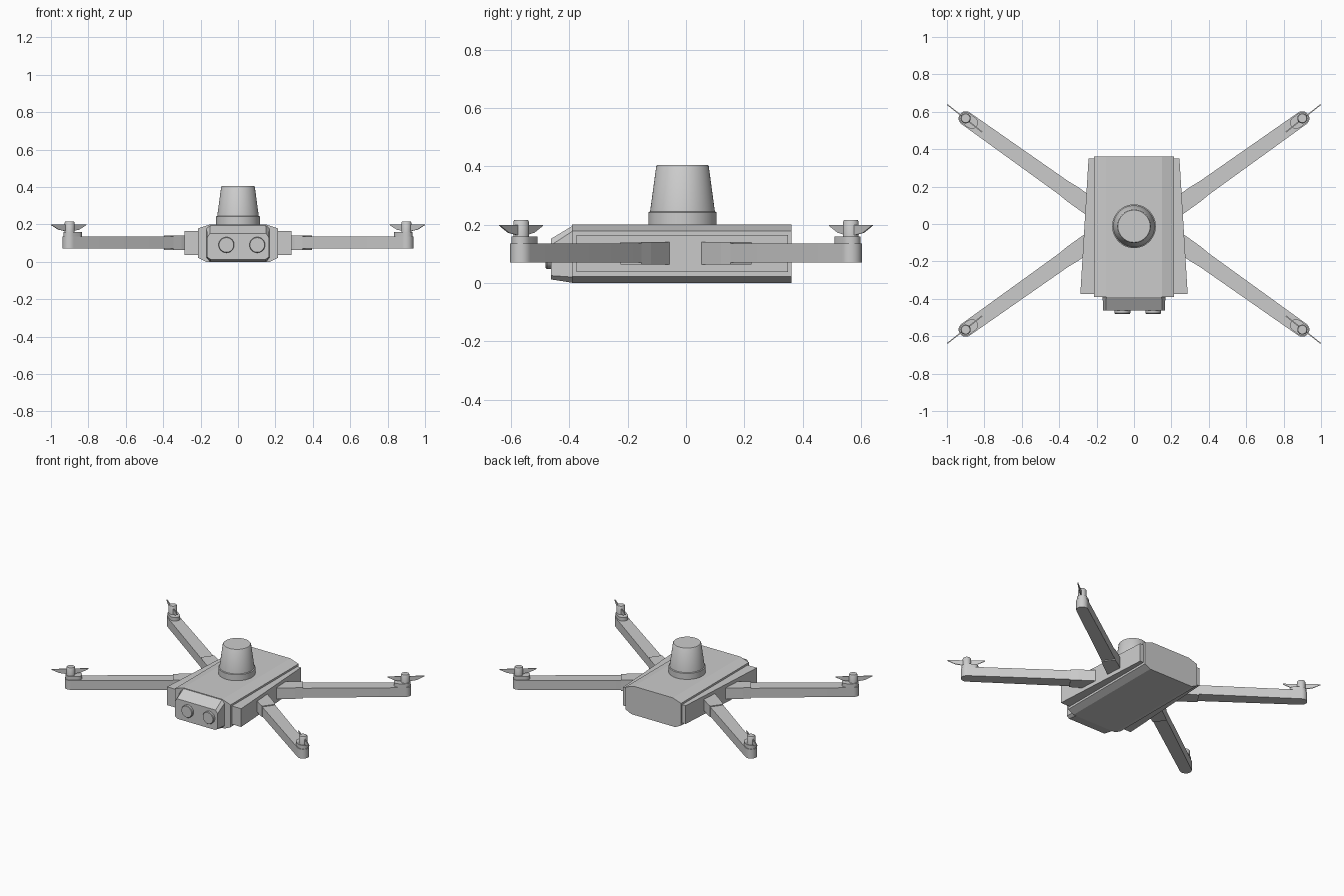
import bpy, bmesh
from math import cos, sin, pi, atan2
from mathutils import Matrix, Vector

if "Cube" in bpy.data.objects:
    bpy.data.objects.remove(bpy.data.objects["Cube"])


def finish(name, bm, mirror=(False, False), smooth=False):
    bmesh.ops.recalc_face_normals(bm, faces=bm.faces)
    me = bpy.data.meshes.new(name)
    bm.to_mesh(me)
    bm.free()
    ob = bpy.data.objects.new(name, me)
    bpy.context.collection.objects.link(ob)
    if any(mirror):
        mod = ob.modifiers.new("mirror", 'MIRROR')
        mod.use_axis = (mirror[0], mirror[1], False)
        mod.use_mirror_merge = False
    if smooth:
        bpy.ops.object.select_all(action='DESELECT')
        ob.select_set(True)
        bpy.context.view_layer.objects.active = ob
        bpy.ops.object.shade_smooth_by_angle(angle=0.6)
    return ob


def loft(name, rings, mat=Matrix(), **kw):
    """Skin matching closed rings of points and cap both ends."""
    bm = bmesh.new()
    vs = [[bm.verts.new(mat @ Vector(p)) for p in r] for r in rings]
    n = len(vs[0])
    for a, b in zip(vs, vs[1:]):
        for i in range(n):
            bm.faces.new((a[i], a[(i + 1) % n], b[(i + 1) % n], b[i]))
    bm.faces.new(vs[0])
    bm.faces.new(vs[-1])
    return finish(name, bm, **kw)


def prism(name, outline, z0, z1, mat=Matrix(), **kw):
    return loft(name, [[(x, y, z) for x, y in outline] for z in (z0, z1)], mat, **kw)


def lathe(name, profile, mat=Matrix(), n=32, **kw):
    rings = [[(r * cos(2 * pi * i / n), r * sin(2 * pi * i / n), z) for i in range(n)]
             for r, z in profile]
    return loft(name, rings, mat, smooth=True, **kw)


def section(y, half):
    """Symmetric cross-section from its right half."""
    return [(x, y, z) for x, z in half] + [(-x, y, z) for x, z in reversed(half)]


def half_round(r, n=12):
    return [(r * cos(pi / 2 - pi * i / n), r * sin(pi / 2 - pi * i / n)) for i in range(n + 1)]


# Body shell and tapered nose
hull = [(.17, 0), (.215, .022), (.215, .178), (.15, .2)]
loft("body", [section(y, hull) for y in (-.39, .362)])
loft("nose", [section(-.385, [(.15, 0), (.168, .02), (.168, .18), (.148, .198)]),
              section(-.462, [(.145, .012), (.165, .025), (.165, .13), (.15, .152)])])

# Wedge-shaped side panels
prism("side_panel", [(.2, .35), (.243, .35), (.287, -.375), (.2, -.375)],
      .037, .165, mirror=(True, False))

# Twin camera lenses on the nose
for i, x in enumerate((-.062, .103)):
    lathe(f"lens_{i + 1}", [(.042, 0), (.042, .034), (.039, .038)],
          Matrix.Translation((x, -.443, .09)) @ Matrix.Rotation(pi / 2, 4, 'X'))

# Tapered sensor turret on the roof
lathe("turret", [(.117, .19), (.117, .242), (.111, .245), (.09, .4), (.086, .405)],
      Matrix.Translation((0, -.012, 0)), n=48)

# Arm frame: origin at the motor, local +x pointing outwards; mirrored to four corners
ANG = atan2(.71, 1)
frame = Matrix.Translation((.9, .565, 0)) @ Matrix.Rotation(ANG, 4, 'Z')
four = (True, True)
prism("arm", half_round(.038) + [(-.83, -.045), (-.83, .045)], .07, .135, frame,
      mirror=four, smooth=True)
prism("arm_sleeve", [(-.65, .044), (-.65, -.044), (-.70, -.048), (-.83, -.048),
                     (-.83, .048), (-.70, .048)], .064, .141, frame, mirror=four)

# Motor mount and motor
prism("motor_mount", half_round(.033) + [(-x - .04, -y) for x, y in half_round(.033)],
      .13, .16, frame, mirror=four, smooth=True)
lathe("motor", [(.027, .15), (.027, .21), (.023, .216)], frame, n=24, mirror=four)

# Thin folded propeller blades, in line with the arm
blade = [(-.118, .196), (-.07, .172), (-.025, .164), (.025, .164), (.07, .172),
         (.118, .196), (.118, .199), (-.118, .199)]
blade_frame = Matrix.Translation((.905, .565, 0)) @ Matrix.Rotation(.667, 4, 'Z')
loft("propeller", [[(x, y, z) for x, z in blade] for y in (-.003, .003)],
     blade_frame, mirror=four)
